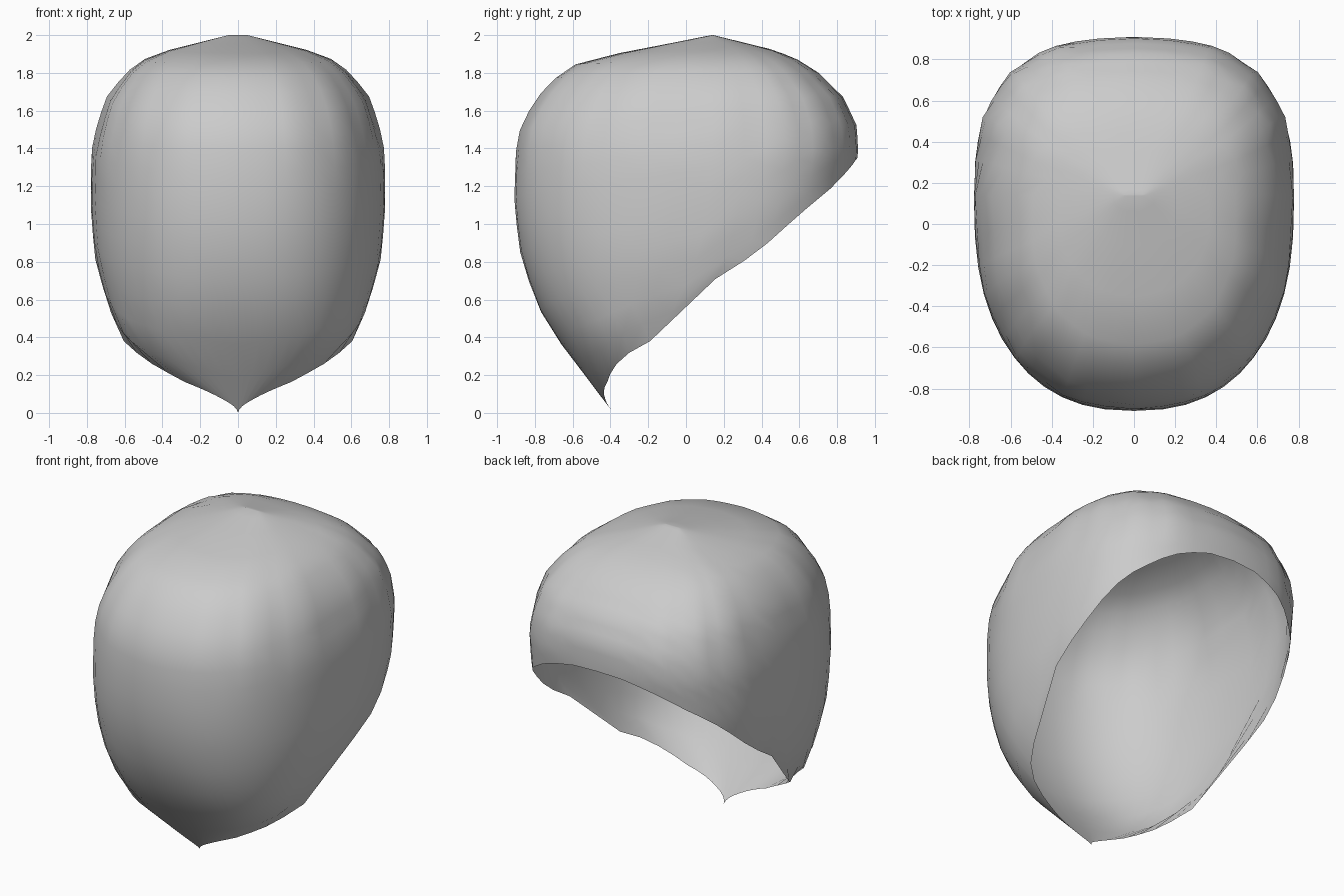
import bpy, bmesh, math
from mathutils import Vector

if "Cube" in bpy.data.objects:
    bpy.data.objects.remove(bpy.data.objects["Cube"])

SEGMENTS, RINGS = 48, 18

# Horizontal sections: height, half width, centre y, front y, back y
SECTIONS = [
    (0, 0, -.38, -.385, -.375), (.17, .33, -.3, -.51, -.1), (.28, .5, -.25, -.61, .1),
    (.38, .605, -.19, -.67, .25), (.57, .69, -.05, -.79, .55), (.83, .76, .06, -.875, .78),
    (1.1, .78, .12, -.91, .87), (1.37, .775, .14, -.9, .91), (1.52, .74, .14, -.87, .9),
    (1.67, .69, .14, -.785, .83), (1.8, .59, .14, -.66, .7), (1.87, .5, .14, -.54, .59),
    (1.92, .37, .14, -.27, .47), (2, .05, .14, .135, .145)]

# Rim towards the chin: angle, height.  Rim along the side: y, height
CHIN_RIM = [(0, 0), (30, .07), (62, .17), (78, .28), (90, .38)]
SIDE_RIM = [(-.2, .38), (-.1, .52), (.05, .65), (.23, .75), (.4, .87),
            (.6, 1.05), (.78, 1.2), (.88, 1.31), (.92, 1.37)]


def lerp_table(table, key):
    """Linear lookup of all columns after the first."""
    key = min(max(key, table[0][0]), table[-1][0])
    for a, b in zip(table, table[1:]):
        if key <= b[0]:
            t = (key - a[0]) / (b[0] - a[0])
            return [p + (q - p) * t for p, q in zip(a[1:], b[1:])]


def surface(angle, z):
    """Point on the hood, angle zero at the front."""
    width, mid, front, back = lerp_table(SECTIONS, z)
    s, c = math.sin(angle), math.cos(angle)
    power = 2 / (2.4 if c > 0 else 2.7)
    x = width * math.copysign(abs(s) ** power, s)
    reach = mid - front if c > 0 else back - mid
    y = mid - reach * math.copysign(abs(c) ** power, c)
    return Vector((x, y, z))


def rim_height(angle):
    """Height where the meridian meets the open edge."""
    degrees = abs(math.degrees(angle))
    if degrees <= 90:
        return lerp_table(CHIN_RIM, degrees)[0]
    low, high = .38, 1.6
    for _ in range(30):
        z = (low + high) / 2
        if z > lerp_table(SIDE_RIM, surface(angle, z).y)[0]:
            high = z
        else:
            low = z
    return high


def make_material(name, colour):
    mat = bpy.data.materials.new(name)
    mat.use_nodes = True
    mat.diffuse_color = colour
    mat.node_tree.nodes["Principled BSDF"].inputs["Base Color"].default_value = colour
    return mat


# Cloth shell: meridians from the gathered crown down to the rim
bm = bmesh.new()
columns = []
for i in range(SEGMENTS):
    angle = math.tau * i / SEGMENTS - math.pi
    rim = rim_height(angle)
    column = []
    for j in range(RINGS + 1):
        t = j / RINGS
        z = 2 - (2 - rim) * t ** 1.7
        p = surface(angle, z)
        # Gathered pleats fade out away from the crown
        fade = math.sin(math.pi * min(1, max(0, (2 - z) / .75))) * (.4 + .6 * abs(math.sin(angle)))
        ripple = .014 * fade * math.cos(16 * angle + .6 * math.sin(3 * angle))
        p.x *= 1 + ripple
        p.y = .14 + (p.y - .14) * (1 + ripple)
        column.append(bm.verts.new(p))
    columns.append(column)
for a, b in zip(columns, columns[1:] + columns[:1]):
    for j in range(RINGS):
        bm.faces.new((a[j], a[j + 1], b[j + 1], b[j]))

# Close the gathered seam at the crown
bm.faces.new([column[0] for column in columns])
bmesh.ops.recalc_face_normals(bm, faces=bm.faces)
if max(bm.faces, key=lambda f: f.calc_center_median().z).normal.z < 0:
    bmesh.ops.reverse_faces(bm, faces=bm.faces)

mesh = bpy.data.meshes.new("hood_shell")
bm.to_mesh(mesh)
bm.free()
hood = bpy.data.objects.new("hood_shell", mesh)
bpy.context.collection.objects.link(hood)
mesh.materials.append(make_material("light grey cloth", (.6, .6, .6, 1)))

bpy.context.view_layer.objects.active = hood
hood.select_set(True)
bpy.ops.object.shade_smooth_by_angle(angle=math.radians(50))
